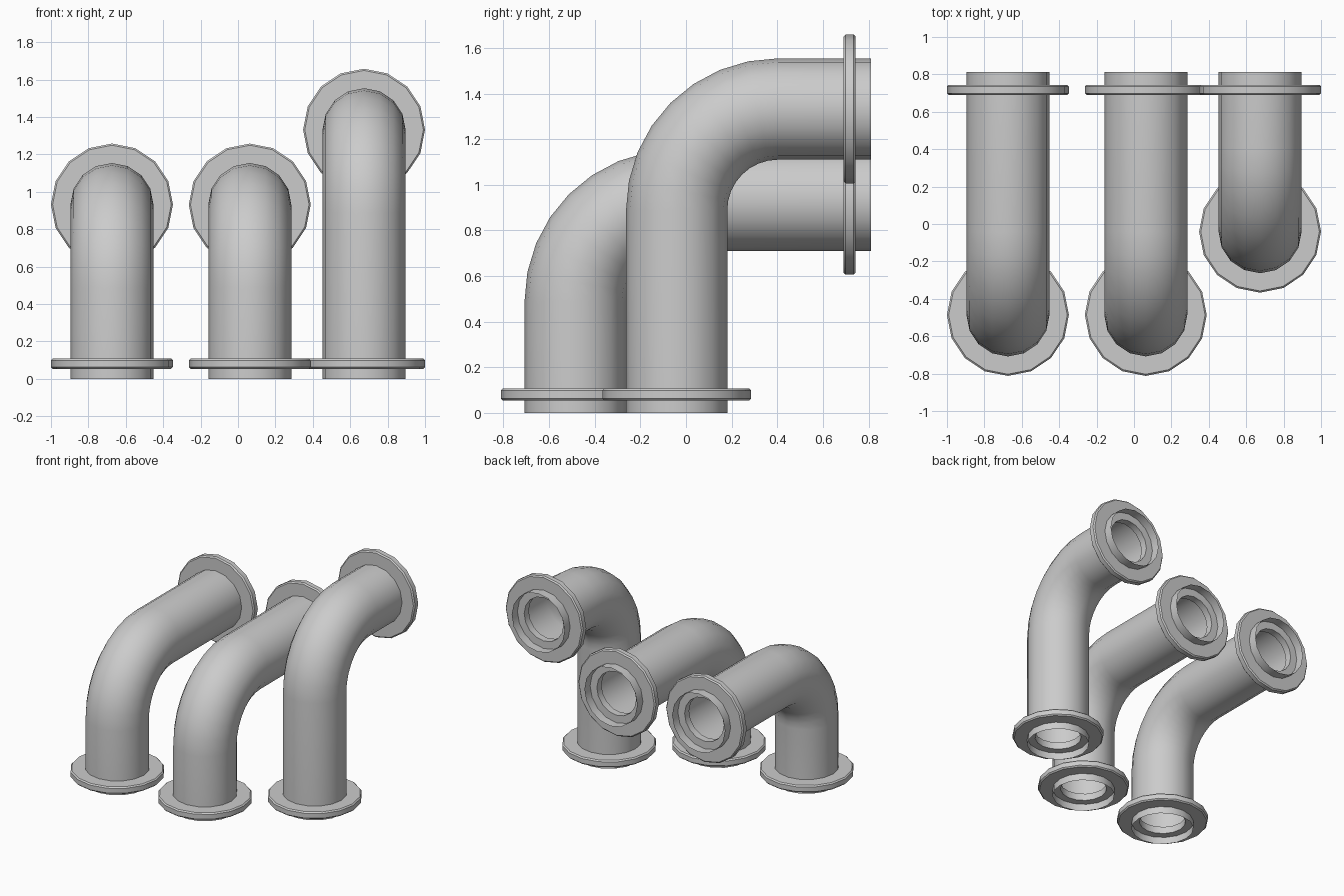
import bpy, bmesh, math
from mathutils import Vector

if "Cube" in bpy.data.objects:
    bpy.data.objects.remove(bpy.data.objects["Cube"])

SIDES = 16
PIPE_R, BEND_R, BACK = 0.222, 0.444, 0.812


def finish(name, bm, loc=(0, 0, 0)):
    bmesh.ops.recalc_face_normals(bm, faces=bm.faces)
    mesh = bpy.data.meshes.new(name)
    bm.to_mesh(mesh)
    bm.free()
    ob = bpy.data.objects.new(name, mesh)
    bpy.context.collection.objects.link(ob)
    ob.location = loc
    bpy.ops.object.select_all(action='DESELECT')
    bpy.context.view_layer.objects.active = ob
    ob.select_set(True)
    bpy.ops.object.shade_smooth_by_angle(angle=math.radians(32))
    return ob


def bridge(bm, a, b):
    n = len(a)
    for i in range(n):
        bm.faces.new((a[i], a[(i + 1) % n], b[(i + 1) % n], b[i]))


def elbow(name, x, y, z):
    """Thin open tube: up from the floor, 90 degree bend, then straight back."""
    path = [(y, 0, 0)]
    for i in range(9):
        t = math.radians(90) * i / 8
        path.append((y + BEND_R * (1 - math.cos(t)), z - BEND_R * (1 - math.sin(t)), t))
    path.append((BACK, z, math.radians(90)))
    bm = bmesh.new()
    rings = []
    for py, pz, t in path:
        out = Vector((0, -math.cos(t), math.sin(t)))
        ring = []
        for k in range(SIDES):
            a = 2 * math.pi * k / SIDES
            ring.append(bm.verts.new(Vector((0, py, pz)) + PIPE_R *
                        (math.cos(a) * Vector((1, 0, 0)) + math.sin(a) * out)))
        rings.append(ring)
    for a, b in zip(rings, rings[1:]):
        bridge(bm, a, b)
    return finish(name, bm, (x, 0, 0))


def flange(name, loc, tilt):
    """Ring with chamfered rim, reaching inward past the tube wall as a ledge."""
    h, c, ro, ri = 0.027, 0.009, 0.326, 0.165
    profile = [(ri, -h), (ro - c, -h), (ro, -h + c), (ro, h - c), (ro - c, h), (ri, h)]
    bm = bmesh.new()
    rings = [[bm.verts.new((r * math.cos(2 * math.pi * k / SIDES),
                            r * math.sin(2 * math.pi * k / SIDES), z))
              for k in range(SIDES)] for r, z in profile]
    for i in range(len(rings)):
        bridge(bm, rings[i], rings[(i + 1) % len(rings)])
    ob = finish(name, bm, loc)
    ob.rotation_euler.x = tilt
    return ob


# Three elbow pipes, each with a floor flange and a back flange
pipes = {"left": (-0.674, -0.486, 0.932),
         "middle": (0.063, -0.486, 0.932),
         "right": (0.674, -0.041, 1.332)}
for side, (x, y, z) in pipes.items():
    elbow(side + "_pipe", x, y, z)
    flange(side + "_floor_flange", (x, y, 0.081), 0)
    flange(side + "_back_flange", (x, 0.717, z), math.radians(90))
